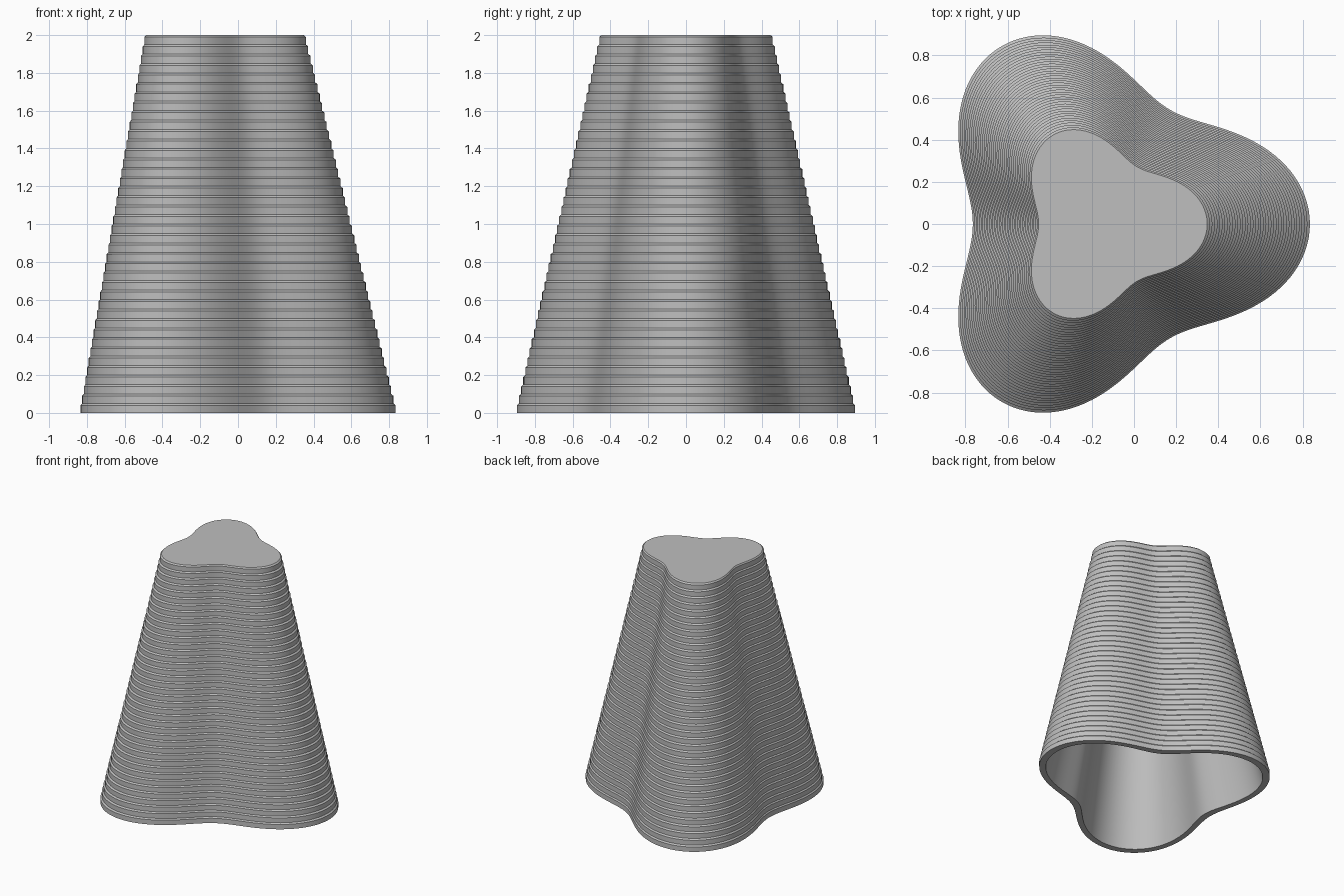
import bpy
import bmesh
from math import cos, sin, pi

if "Cube" in bpy.data.objects:
    bpy.data.objects.remove(bpy.data.objects["Cube"], do_unlink=True)

SEGMENTS = 180
TIERS = 40
HEIGHT = 2.0
PITCH = HEIGHT / TIERS
CHAMFER = 0.01
WALL = 0.055
CENTRE_X = -0.14


def trefoil_ring(bm, z, scale, inset=0.0):
    """Three-lobed outline at height z."""
    ring = []
    for i in range(SEGMENTS):
        a = 2 * pi * i / SEGMENTS
        r = scale * (0.8 + 0.175 * cos(3 * a)) - inset
        ring.append(bm.verts.new((CENTRE_X + r * cos(a), r * sin(a), z)))
    return ring


def bridge(bm, lower, upper):
    for i in range(SEGMENTS):
        j = (i + 1) % SEGMENTS
        bm.faces.new((lower[i], lower[j], upper[j], upper[i]))


def taper(z):
    return 1 - 0.5 * z / HEIGHT


# One closed section path: inner ceiling, inner wall, rim, stepped outside, top
bm = bmesh.new()
ceiling_z = HEIGHT - WALL
rings = [trefoil_ring(bm, ceiling_z, taper(ceiling_z), WALL),
         trefoil_ring(bm, 0, 1, WALL)]

# Each tier is an upright wall with a small sloping shoulder above it
for tier in range(TIERS):
    z = tier * PITCH
    rings.append(trefoil_ring(bm, z, taper(z)))
    rings.append(trefoil_ring(bm, z + PITCH - CHAMFER, taper(z)))
rings.append(trefoil_ring(bm, HEIGHT, taper(HEIGHT)))

for lower, upper in zip(rings, rings[1:]):
    bridge(bm, lower, upper)
bm.faces.new(rings[0][::-1])
bm.faces.new(rings[-1])
bmesh.ops.recalc_face_normals(bm, faces=bm.faces)

mesh = bpy.data.meshes.new("stepped_shell")
bm.to_mesh(mesh)
bm.free()
shell = bpy.data.objects.new("stepped_shell", mesh)
bpy.context.collection.objects.link(shell)

# Plain grey finish
grey = bpy.data.materials.new("light_grey")
grey.use_nodes = True
colour = (0.52, 0.52, 0.52, 1)
grey.diffuse_color = colour
for node in grey.node_tree.nodes:
    if node.type == "BSDF_PRINCIPLED":
        node.inputs["Base Color"].default_value = colour
mesh.materials.append(grey)

# Smooth around the lobes, crisp at the steps
bpy.ops.object.select_all(action="DESELECT")
shell.select_set(True)
bpy.context.view_layer.objects.active = shell
bpy.ops.object.shade_smooth_by_angle(angle=pi / 9)
